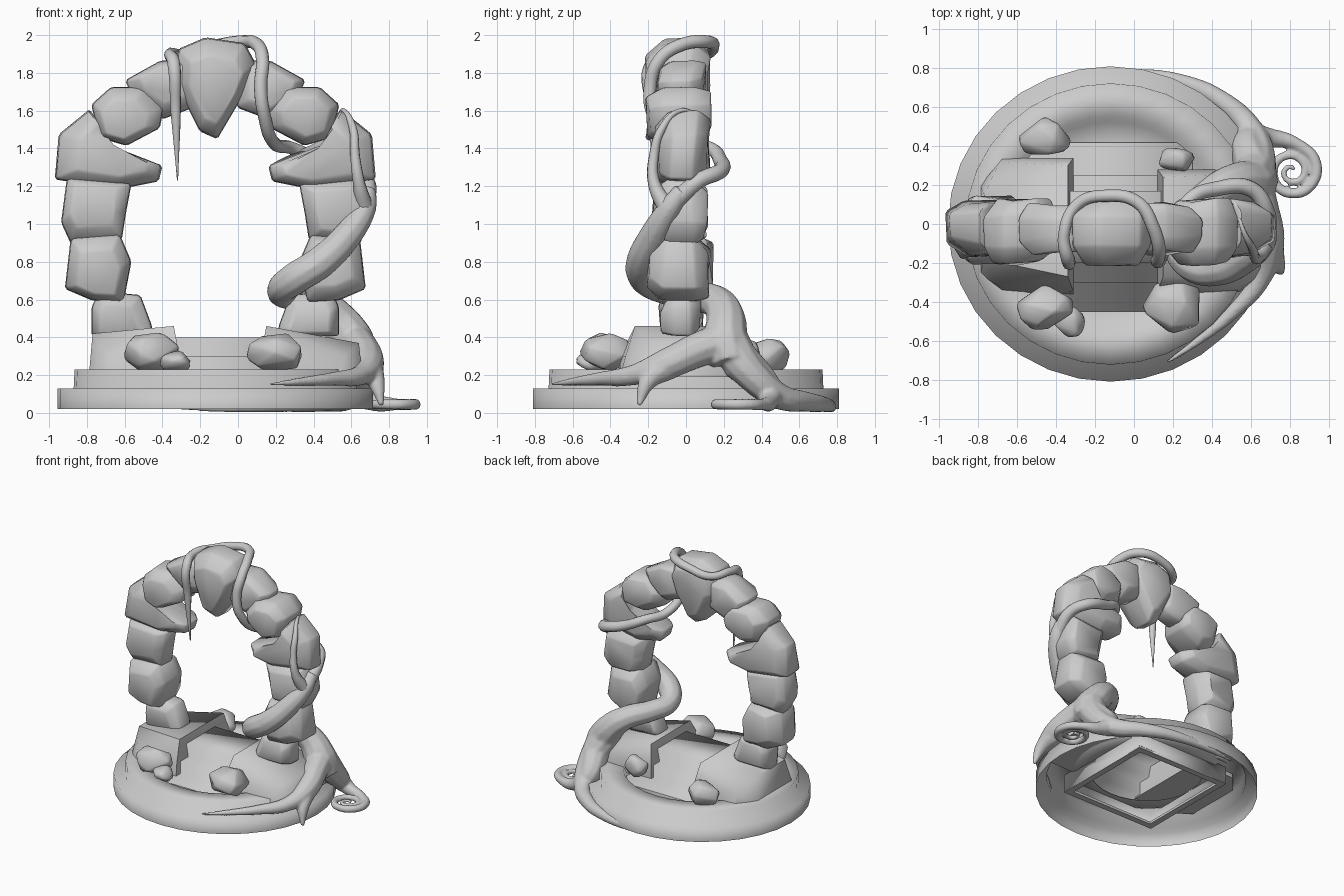
import bpy, bmesh, math, random
from mathutils import Vector

if "Cube" in bpy.data.objects:
    bpy.data.objects.remove(bpy.data.objects["Cube"])

random.seed(4)
CX = -0.12  # centre line of the arch


def finish(name, bm, angle=35):
    bmesh.ops.recalc_face_normals(bm, faces=bm.faces[:])
    me = bpy.data.meshes.new(name)
    bm.to_mesh(me)
    bm.free()
    me.shade_smooth()
    me.set_sharp_from_angle(angle=math.radians(angle))
    ob = bpy.data.objects.new(name, me)
    bpy.context.collection.objects.link(ob)
    return ob


def box(bm, x0, x1, y0, y1, z0, z1):
    for v in bmesh.ops.create_cube(bm, size=1)["verts"]:
        v.co = ((x0 + x1) / 2 + v.co.x * (x1 - x0), (y0 + y1) / 2 + v.co.y * (y1 - y0),
                (z0 + z1) / 2 + v.co.z * (z1 - z0))


def bridge(bm, rings):
    for a, b in zip(rings, rings[1:]):
        n = len(a)
        for i in range(n):
            bm.faces.new((a[i], a[(i + 1) % n], b[(i + 1) % n], b[i]))


def stone(name, outline, y0, y1, mirror=False):
    """Chiselled block: front outline with inset, slightly tilted faces."""
    pts = [(2 * CX - x if mirror else x, z) for x, z in outline]
    cx = sum(p[0] for p in pts) / len(pts)
    cz = sum(p[1] for p in pts) / len(pts)
    bm = bmesh.new()
    rings = []
    d = y1 - y0
    for t, s in ((0, .7), (.24, 1.01), (.74, 1.04), (1, .74)):
        ox, oz = ((random.uniform(-.025, .025), random.uniform(-.03, .03)) if s < .9 else (0, 0))
        rings.append([bm.verts.new((cx + (x - cx) * s + ox, y0 + t * d + random.uniform(-.02, .02),
                                    cz + (z - cz) * s + oz)) for x, z in pts])
    bridge(bm, rings)
    bm.faces.new(rings[0])
    bm.faces.new(rings[-1])
    bmesh.ops.bevel(bm, geom=bm.edges[:], offset=.012, segments=1, affect='EDGES', clamp_overlap=True)
    finish(name, bm, 50)


def rock(name, c, dims):
    bm = bmesh.new()
    for i in range(15):
        z = 1 - 2 * (i + .5) / 15
        a = i * 2.4 + random.uniform(-.5, .5)
        r = math.sqrt(1 - z * z)
        bm.verts.new((r * math.cos(a), r * math.sin(a), z))
    bmesh.ops.convex_hull(bm, input=bm.verts[:])
    bmesh.ops.dissolve_limit(bm, angle_limit=.4, verts=bm.verts[:], edges=bm.edges[:])
    for v in bm.verts:
        v.co = Vector(c) + Vector([v.co[k] * dims[k] / 1.8 for k in range(3)])
    bmesh.ops.bevel(bm, geom=bm.edges[:], offset=.012, segments=1, affect='EDGES', clamp_overlap=True)
    finish(name, bm, 50)


def vine(name, pts):
    """Tapered tube through (x, y, z, radius) points."""
    cu = bpy.data.curves.new(name, 'CURVE')
    cu.dimensions = '3D'
    cu.bevel_depth = 1
    cu.bevel_resolution = 3
    cu.resolution_u = 8
    cu.use_fill_caps = True
    sp = cu.splines.new('BEZIER')
    sp.bezier_points.add(len(pts) - 1)
    for b, (x, y, z, r) in zip(sp.bezier_points, pts):
        b.co = (x, y, z)
        b.radius = r
        b.handle_left_type = b.handle_right_type = 'AUTO'
    ob = bpy.data.objects.new(name, cu)
    bpy.context.collection.objects.link(ob)
    return ob


# two-tier round base, open underneath
bm = bmesh.new()
rings = []
for r, z in ((.835, .02), (.835, .13), (.75, .13), (.745, .23), (.57, .23), (.54, .18), (.42, .18)):
    rings.append([bm.verts.new((CX + r * math.cos(i * math.tau / 32), r * .97 * math.sin(i * math.tau / 32), z))
                  for i in range(32)])
bridge(bm, rings)
finish("round_base", bm, 100)

# central steps: stair profile swept across, hollow below
stair = [(-.45, .06), (-.45, .2), (-.3, .2), (-.3, .3), (-.2, .3), (-.2, .4), (.17, .4), (.17, .3),
         (.25, .3), (.25, .2), (.42, .2), (.42, .06)]
bm = bmesh.new()
a, b = [[bm.verts.new((x, y, z)) for y, z in stair] for x in (-.54, .3)]
for i in range(len(stair) - 1):
    bm.faces.new((a[i], a[i + 1], b[i + 1], b[i]))
bm.faces.new(a)
bm.faces.new(b)
finish("steps", bm, 100)

# square frame under the steps
bm = bmesh.new()
for b in ((-.54, .3, -.45, -.4), (-.54, .3, .37, .42), (-.54, -.49, -.4, .37), (.25, .3, -.4, .37)):
    box(bm, *b, .055, .075)
finish("under_frame", bm)

# sloping plinths below the two pillars
for name, inner, outer, ztop, yb in (("left_plinth", -.31, -.79, .42, .34), ("right_plinth", .12, .66, .37, .28)):
    s = 1 if outer > inner else -1
    bm = bmesh.new()
    for x, yf, y, z in ((inner, -.36, yb, .19), (outer - s * .12, -.35, yb, .19), (outer, -.26, .2, .19),
                        (inner + s * .03, -.27, yb - .04, .46), (outer - s * .02, -.18, .15, ztop),
                        (inner, -.35, yb, .3), (outer - s * .1, -.32, yb - .02, .3)):
        bm.verts.new((x, yf, z))
        bm.verts.new((x, y, z))
    bmesh.ops.convex_hull(bm, input=bm.verts[:])
    finish(name, bm, 45)

# arch stones, mirrored about the centre line
stones = [
    ([(-.77, .41), (-.77, .56), (-.73, .64), (-.52, .62), (-.46, .46), (-.46, .41)], -.13, .08),
    ([(-.91, .66), (-.88, .92), (-.63, .94), (-.57, .80), (-.61, .59), (-.77, .60)], -.2, .13),
    ([(-.93, 1.01), (-.90, 1.24), (-.57, 1.21), (-.6, 1.05), (-.62, .92), (-.88, .9)], -.17, .1),
    ([(-.96, 1.24), (-.94, 1.47), (-.78, 1.6), (-.69, 1.42), (-.41, 1.31), (-.43, 1.23), (-.63, 1.19)], -.15, .12),
    ([(-.77, 1.63), (-.67, 1.72), (-.5, 1.72), (-.4, 1.61), (-.42, 1.51), (-.59, 1.42), (-.73, 1.46)], -.2, .12),
    ([(-.59, 1.76), (-.41, 1.86), (-.25, 1.86), (-.24, 1.62), (-.4, 1.56), (-.55, 1.66)], -.15, .1),
]
for k, (o, y0, y1) in enumerate(stones, 1):
    stone(f"left_arch_stone_{k}", o, y0, y1)
    stone(f"right_arch_stone_{k}", o, y0, y1, True)
stone("keystone", [(-.31, 1.92), (-.17, 1.98), (.03, 1.95), (.09, 1.84), (.02, 1.68), (-.11, 1.46),
                   (-.2, 1.5), (-.32, 1.74)], -.2, .12)

# loose rocks on the base
for k, (c, d) in enumerate((((-.46, -.43, .32), (.29, .23, .21)), ((-.33, -.5, .27), (.17, .17, .12)),
                            ((.21, -.42, .32), (.32, .27, .2)), ((-.46, .44, .3), (.26, .21, .19)),
                            ((.22, .33, .3), (.2, .13, .18))), 1):
    rock(f"loose_rock_{k}", c, d)

# long vine crossing the back and looping over the keystone
vine("top_vine", [(.68, -.06, 1.12, .05), (.68, .07, 1.23, .042), (.6, .18, 1.28, .042), (.42, .18, 1.34, .038),
                  (.29, .13, 1.4, .035), (.19, -.04, 1.43, .034), (.14, -.17, 1.57, .034), (.12, -.19, 1.72, .035),
                  (.13, -.14, 1.87, .035), (.1, -.02, 1.95, .035), (.02, .11, 1.965, .034), (-.14, .145, 1.94, .032),
                  (-.29, .1, 1.9, .03), (-.36, -.06, 1.9, .03), (-.34, -.18, 1.85, .035), (-.33, -.18, 1.6, .028),
                  (-.32, -.16, 1.23, .003)])
vine("side_vine", [(.67, -.1, 1.08, .05), (.64, -.17, 1.22, .032), (.62, -.17, 1.36, .026), (.61, -.13, 1.5, .022),
                   (.56, -.03, 1.6, .012), (.53, .07, 1.58, .003)])

# curled root tip path
curl = [(.62, .28, .28, .11), (.6, .43, .13, .08), (.71, .44, .06, .05)]
for i in range(15):
    t = math.radians(75 - i * 55)
    r = .14 * (1 - i / 15.5)
    curl.append((.81 + r * math.cos(t), .27 + r * math.sin(t), .045, .032 - .0014 * i))
# trunk wrapping the right pillar, and spreading roots
parts = [
    vine("trunk_path", [(.64, .24, .26, .11), (.6, .21, .38, .125), (.52, .21, .5, .105), (.42, .17, .58, .09),
                        (.29, .04, .62, .08), (.23, -.11, .65, .078), (.3, -.21, .71, .088), (.44, -.23, .8, .088),
                        (.58, -.17, .94, .078), (.67, -.09, 1.08, .062), (.69, -.02, 1.18, .045)]),
    vine("front_root_path", [(.6, .22, .38, .11), (.65, .08, .34, .095), (.69, -.1, .26, .085),
                             (.65, -.28, .2, .055), (.5, -.46, .18, .037), (.33, -.6, .165, .023),
                             (.17, -.71, .15, .01)]),
    vine("toe_path", [(.69, -.1, .25, .08), (.73, -.2, .17, .05), (.76, -.25, .04, .015)]),
    vine("back_root_path", [(.6, .22, .37, .12), (.64, .34, .21, .09), (.59, .49, .09, .07), (.45, .63, .06, .055),
                            (.24, .73, .045, .042), (-.05, .77, .03, .028), (-.32, .75, .025, .01)]),
    vine("curl_path", curl)]

# merge the root tubes into one organic skin
bpy.context.view_layer.update()
dg = bpy.context.evaluated_depsgraph_get()
bm = bmesh.new()
for p in parts:
    me = bpy.data.meshes.new_from_object(p.evaluated_get(dg))
    bm.from_mesh(me)
for p in parts:
    bpy.data.objects.remove(p)
bmesh.ops.remove_doubles(bm, verts=bm.verts[:], dist=.0001)
root = finish("roots_and_trunk", bm, 180)
m = root.modifiers.new("blend", 'REMESH')
m.mode = 'VOXEL'
m.voxel_size = .01
m.use_smooth_shade = True
m = root.modifiers.new("soften", 'SMOOTH')
m.factor = .5
m.iterations = 8
